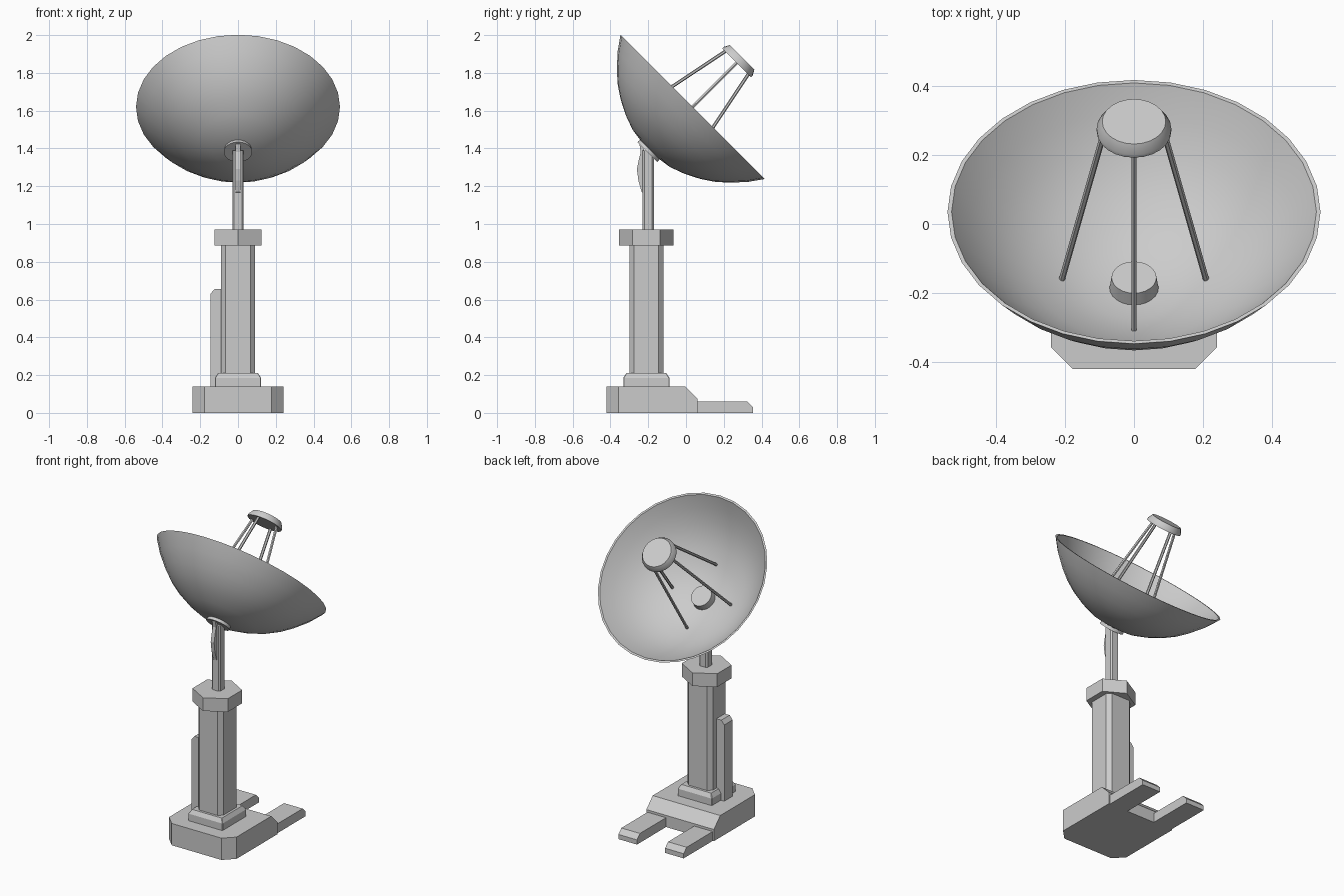
import bpy, bmesh
from math import pi, cos, sin, radians
from mathutils import Matrix, Vector

if "Cube" in bpy.data.objects:
    bpy.data.objects.remove(bpy.data.objects["Cube"])

CY = -0.21                       # mast centre line in y
TILT = Matrix.Translation((0, 0.035, 1.62)) @ Matrix.Rotation(radians(-45), 4, 'X')


def finish(name, bm, matrix=None, smooth=None):
    bmesh.ops.remove_doubles(bm, verts=bm.verts, dist=1e-5)
    bmesh.ops.recalc_face_normals(bm, faces=bm.faces)
    mesh = bpy.data.meshes.new(name)
    bm.to_mesh(mesh)
    bm.free()
    ob = bpy.data.objects.new(name, mesh)
    bpy.context.collection.objects.link(ob)
    if matrix:
        ob.matrix_world = matrix
    if smooth:
        bpy.ops.object.select_all(action='DESELECT')
        ob.select_set(True)
        bpy.context.view_layer.objects.active = ob
        bpy.ops.object.shade_smooth_by_angle(angle=radians(smooth))
    return ob


def loft(name, rings):
    """Skin a stack of equal-sized point rings and cap both ends."""
    bm = bmesh.new()
    vs = [[bm.verts.new(p) for p in r] for r in rings]
    n = len(vs[0])
    for a, b in zip(vs, vs[1:]):
        for i in range(n):
            j = (i + 1) % n
            bm.faces.new((a[i], a[j], b[j], b[i]))
    bm.faces.new(vs[0])
    bm.faces.new(vs[-1])
    return finish(name, bm)


def square(h, c, z, cy=CY):
    """Square outline of half-width h with corners cut by c."""
    pts = []
    for sx, sy in ((1, 1), (-1, 1), (-1, -1), (1, -1)):
        p = [(sx * h, cy + sy * (h - c), z), (sx * (h - c), cy + sy * h, z)]
        pts += p if sx * sy > 0 else p[::-1]
    return pts


def side_extrude(name, yz, x0, x1):
    return loft(name, [[(x, y, z) for y, z in yz] for x in (x0, x1)])


def lathe(name, profile, segs, smooth=None):
    """Revolve an (r, axial) profile about the dish axis."""
    bm = bmesh.new()
    vs = [bm.verts.new((r, 0, a)) for r, a in profile]
    es = [bm.edges.new(e) for e in zip(vs, vs[1:])]
    bmesh.ops.spin(bm, geom=vs + es, cent=(0, 0, 0), axis=(0, 0, 1),
                   angle=2 * pi, steps=segs)
    return finish(name, bm, TILT, smooth)


# Base block: side profile, then the two front corners sliced off
base = side_extrude("base_block", [(-0.42, 0), (0.06, 0), (0.06, 0.075),
                                   (-0.005, 0.14), (-0.42, 0.14)], -0.24, 0.24)
bm = bmesh.new()
bm.from_mesh(base.data)
for s in (-1, 1):
    cut = bmesh.ops.bisect_plane(bm, geom=bm.verts[:] + bm.edges[:] + bm.faces[:],
                                 plane_co=(s * 0.24, -0.357, 0),
                                 plane_no=(s, -1, 0), clear_outer=True)
    bmesh.ops.holes_fill(bm, edges=[e for e in cut['geom_cut']
                                    if isinstance(e, bmesh.types.BMEdge)])
bmesh.ops.recalc_face_normals(bm, faces=bm.faces)
bm.to_mesh(base.data)
bm.free()

# Two stabiliser feet at the back
for s, side in ((-1, "left"), (1, "right")):
    side_extrude("foot_" + side, [(0.05, 0), (0.355, 0), (0.355, 0.03),
                                  (0.325, 0.06), (0.05, 0.06)], s * 0.10, s * 0.232)

# Mast: collar, column, hexagonal cap, neck
loft("column_collar", [square(0.122, 0.003, 0.14), square(0.122, 0.003, 0.185),
                       square(0.106, 0.003, 0.21)])
loft("column", [square(0.09, 0.025, z) for z in (0.20, 0.89)])
loft("column_cap", [[(0.145 * sin(k * pi / 3), CY + 0.145 * cos(k * pi / 3), z)
                     for k in range(6)] for z in (0.885, 0.97)])
loft("neck_post", [square(0.03, 0.009, z, -0.2) for z in (0.96, 1.39)])

# Cable duct on the left of the column
loft("cable_duct", [[(x, y, z) for x, z in ((-0.08, 0.13), (-0.146, 0.13), (-0.146, 0.63),
                                            (-0.125, 0.655), (-0.08, 0.655))]
                    for y in (-0.265, -0.18)])

# Curved cable on the front of the neck
side_extrude("neck_cable", [(-0.22, 1.16), (-0.235, 1.17), (-0.252, 1.23), (-0.26, 1.29),
                            (-0.25, 1.34), (-0.24, 1.38), (-0.248, 1.435),
                            (-0.225, 1.42), (-0.22, 1.35)], -0.012, 0.012)

# Dish shell: outer curve out to the rim, inner curve back
outer = [(0, -0.33), (0.14, -0.31), (0.22, -0.281), (0.30, -0.24), (0.365, -0.196),
         (0.42, -0.147), (0.487, -0.075), (0.54, 0)]
inner = [(r * 0.978, a * 0.97) for r, a in reversed(outer)]
lathe("dish", outer + inner, 32, 35)

# Hub through the dish and the reflector at the focus
lathe("dish_hub", [(0, -0.338), (0.075, -0.338), (0.065, -0.268), (0, -0.268)], 24, 35)
lathe("sub_reflector", [(0, 0.33), (0.108, 0.33), (0.108, 0.342), (0.092, 0.37),
                        (0, 0.37)], 24, 30)

# Four struts holding the reflector
for k in range(4):
    a = k * pi / 2
    p, q = [Vector((r * cos(a), r * sin(a), h)) for r, h in ((0.209, -0.278), (0.085, 0.335))]
    bm = bmesh.new()
    bmesh.ops.create_cone(bm, cap_ends=True, segments=6, radius1=0.009,
                          radius2=0.009, depth=(q - p).length)
    rot = (q - p).to_track_quat('Z', 'Y').to_matrix().to_4x4()
    finish(f"strut_{k + 1}", bm, TILT @ Matrix.Translation((p + q) / 2) @ rot)
